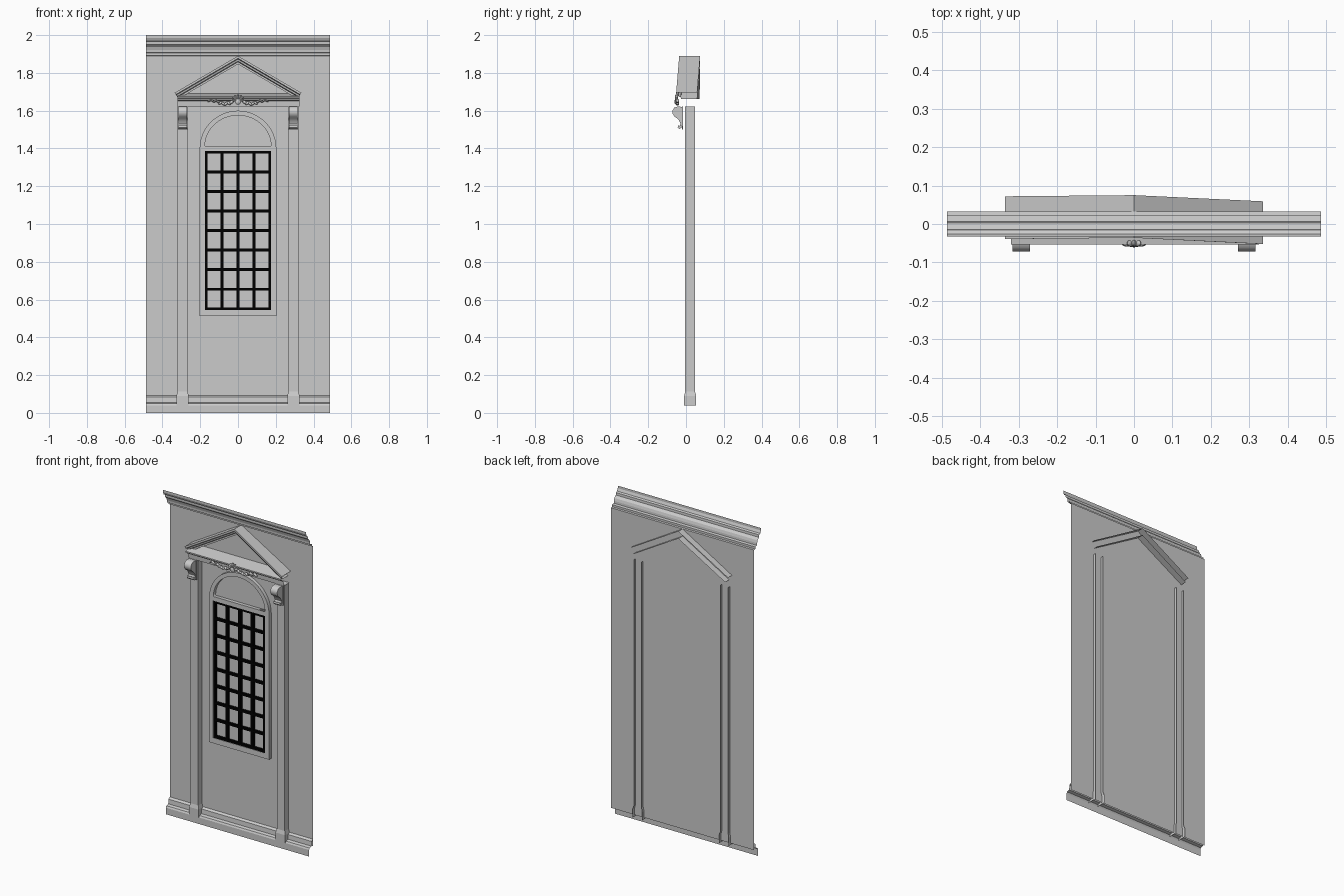
import bpy, bmesh, math
from mathutils import Vector, Matrix

cube = bpy.data.objects.get("Cube")
if cube:
    bpy.data.objects.remove(cube)


def material(name, rgb):
    m = bpy.data.materials.new(name)
    m.use_nodes = True
    m.diffuse_color = (*rgb, 1)
    bsdf = m.node_tree.nodes["Principled BSDF"]
    bsdf.inputs["Base Color"].default_value = (*rgb, 1)
    bsdf.inputs["Roughness"].default_value = 0.8
    return m


STONE = material("pale grey stone", (0.6, 0.6, 0.6))
BLACK = material("black iron", (0.0, 0.0, 0.0))
WALL_Y = 0.033
HALF = 0.486


def finish(name, bm, mat=STONE, smooth=False):
    me = bpy.data.meshes.new(name)
    bm.to_mesh(me)
    bm.free()
    me.materials.append(mat)
    ob = bpy.data.objects.new(name, me)
    bpy.context.collection.objects.link(ob)
    if smooth:
        bpy.ops.object.select_all(action='DESELECT')
        ob.select_set(True)
        bpy.context.view_layer.objects.active = ob
        bpy.ops.object.shade_smooth_by_angle(angle=math.radians(40))
    return ob


def loft(name, rings, smooth=False):
    """Open sheet through successive rows of points."""
    bm = bmesh.new()
    rows = [[bm.verts.new(p) for p in r] for r in rings]
    for a, b in zip(rows, rows[1:]):
        for i in range(len(a) - 1):
            bm.faces.new((a[i], b[i], b[i + 1], a[i + 1]))
    return finish(name, bm, smooth=smooth)


def moulding(name, profile, x0, x1):
    return loft(name, [[(x, y, z) for y, z in profile] for x in (x0, x1)])


def add_box(bm, x0, x1, y0, y1, z0, z1):
    size = Matrix.Diagonal((x1 - x0, y1 - y0, z1 - z0, 1))
    mid = Matrix.Translation(((x0 + x1) / 2, (y0 + y1) / 2, (z0 + z1) / 2))
    bmesh.ops.create_cube(bm, size=1, matrix=mid @ size)


# Wall sheet, with open mouldings at its foot and head
moulding("wall", [(WALL_Y, 0.05), (WALL_Y, 1.89)], -HALF, HALF)
moulding("plinth", [(-0.005, 0), (-0.005, 0.04), (0.0, 0.05), (0.018, 0.055),
                    (0.02, 0.083), (WALL_Y, 0.092)], -HALF, HALF)
moulding("cornice", [(WALL_Y, 1.89), (0.022, 1.892), (0.022, 1.905), (0.006, 1.908),
                     (0.005, 1.922), (0.0, 1.937), (-0.014, 1.95), (-0.015, 1.965),
                     (-0.026, 1.97), (-0.033, 1.985), (-0.033, 2.0)], -HALF, HALF)

# Entablature under the pediment
moulding("entablature", [(WALL_Y, 1.622), (-0.02, 1.622), (-0.022, 1.65),
                         (-0.036, 1.656), (-0.038, 1.664), (-0.053, 1.668),
                         (-0.053, 1.676), (WALL_Y, 1.69)], -0.32, 0.325)

# Pilasters: channels open at the back, flared at the foot
for side, tag in ((1, "left"), (-1, "right")):
    rings = []
    for z, grow in ((0.04, 0.006), (0.09, 0.006), (0.112, 0), (1.622, 0)):
        xa, xb = 0.267 - grow, 0.32 + grow
        front, back = -0.004 - grow, 0.048 + grow
        rings.append([(side * xa, back, z), (side * xa, front, z),
                      (side * xb, front, z), (side * xb, back, z)])
    loft(f"{tag}_pilaster", rings)

# Raking pediment mouldings, hollow behind
theta = math.atan2(0.195, 0.335)
for side, tag, eave_shift in ((1, "left", -0.016), (-1, "right", -0.003)):
    front, back = -0.036, 0.075
    section = [(back, 0), (front, 0), (front, 0.011), (front + 0.01, 0.015),
               (front + 0.012, 0.024), (front + 0.025, 0.028),
               (front + 0.025, 0.038), (back, 0.038)]
    apex = [(0, y, 1.89 - n / math.cos(theta)) for y, n in section]
    eave = [(side * (0.335 - n * math.sin(theta)), y + eave_shift,
             1.695 - n * math.cos(theta)) for y, n in section]
    loft(f"{tag}_pediment_rake", [apex, eave])

# Scroll consoles with a thin back plate
SCROLL = [(-0.02, 1.62), (-0.045, 1.622), (-0.062, 1.616), (-0.072, 1.6),
          (-0.07, 1.582), (-0.06, 1.568), (-0.045, 1.558), (-0.035, 1.545),
          (-0.029, 1.53), (-0.033, 1.519), (-0.042, 1.523), (-0.044, 1.512),
          (-0.035, 1.503), (-0.024, 1.51), (-0.02, 1.53)]
for side, tag in ((1, "left"), (-1, "right")):
    bm = bmesh.new()
    face = bm.faces.new([bm.verts.new((side * 0.27, y, z)) for y, z in SCROLL])
    grown = bmesh.ops.extrude_face_region(bm, geom=[face])["geom"]
    bmesh.ops.translate(bm, vec=(side * 0.046, 0, 0),
                        verts=[v for v in grown if isinstance(v, bmesh.types.BMVert)])
    xs = sorted((side * 0.266, side * 0.32))
    add_box(bm, xs[0], xs[1], -0.022, -0.017, 1.5, 1.622)
    bmesh.ops.recalc_face_normals(bm, faces=bm.faces)
    finish(f"{tag}_console", bm, smooth=True)


# Arched window surround with a rectangular and a half-round opening
def arch(r, foot, spring, rise, steps=24):
    arc = [(r * math.cos(math.pi * i / steps),
            spring + rise * math.sin(math.pi * i / steps)) for i in range(steps + 1)]
    return ([(-r, foot), (r, foot)] if foot < spring else []) + arc


def rect(r, z0, z1):
    return [(-r, z0), (r, z0), (r, z1), (-r, z1)]


outline = bpy.data.curves.new("window_surround", 'CURVE')
outline.dimensions = '2D'
outline.fill_mode = 'BOTH'
outline.extrude = 0.011
for pts in (arch(0.203, 0.512, 1.4, 0.2), rect(0.176, 0.545, 1.386),
            arch(0.175, 1.412, 1.412, 0.163)):
    spline = outline.splines.new('POLY')
    spline.points.add(len(pts) - 1)
    for p, (x, z) in zip(spline.points, pts):
        p.co = (x, z, 0, 1)
    spline.use_cyclic_u = True
surround = bpy.data.objects.new("window_surround", outline)
surround.rotation_euler.x = math.pi / 2
surround.location.y = WALL_Y - 0.011
outline.materials.append(STONE)
bpy.context.collection.objects.link(surround)
bpy.ops.object.select_all(action='DESELECT')
surround.select_set(True)
bpy.context.view_layer.objects.active = surround
bpy.ops.object.convert(target='MESH')

# Black glazing bars: four columns by eight rows
bm = bmesh.new()
X, Z0, Z1 = 0.17, 0.552, 1.379
for i in range(5):
    x, w = -X + 2 * X * i / 4, 0.008
    add_box(bm, x - w, x + w, 0.013, 0.03, Z0 - 0.007, Z1 + 0.007)
for i in range(9):
    z, w = Z0 + (Z1 - Z0) * i / 8, 0.007
    add_box(bm, -X, X, 0.014, 0.03, z - w, z + w)
finish("glazing_bars", bm, BLACK)


# Carved festoon: central shell flanked by leaf sprays
def leaf(bm, x, z, length, width, angle, y=-0.045):
    m = (Matrix.Translation((x, y, z)) @ Matrix.Rotation(-angle, 4, 'Y')
         @ Matrix.Diagonal((length, 0.009, width, 1)))
    bmesh.ops.create_uvsphere(bm, u_segments=10, v_segments=6, radius=1, matrix=m)


bm = bmesh.new()
for i in range(7):
    a = math.radians(i * 30)
    leaf(bm, 0.018 * math.cos(a), 1.655 + 0.018 * math.sin(a), 0.016, 0.006, a, -0.05)
leaf(bm, 0, 1.648, 0.017, 0.017, 0, -0.052)
for side in (1, -1):
    for i in range(9):
        t = i / 8
        x = 0.035 + 0.115 * t
        z = 1.645 - 0.011 * math.sin(math.pi * min(t * 1.5, 1)) + 0.008 * t
        tilt = side * (0.6 if i % 2 else -0.6)
        leaf(bm, side * x, z, 0.014, 0.008 - 0.003 * t, tilt)
finish("carved_festoon", bm, smooth=True)
